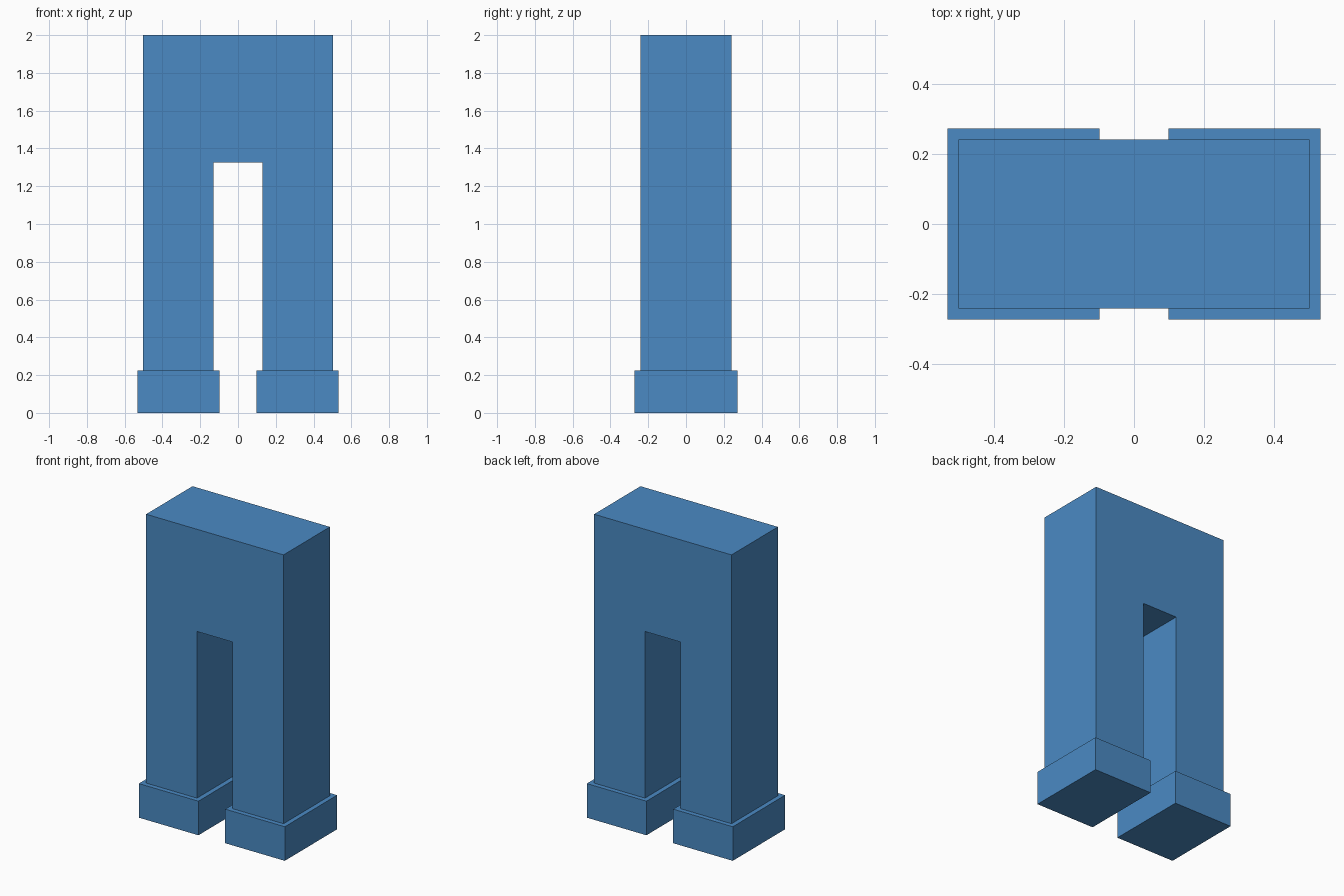
import bpy, bmesh

if "Cube" in bpy.data.objects:
    bpy.data.objects.remove(bpy.data.objects["Cube"])

denim = bpy.data.materials.new("denim_blue")
denim.diffuse_color = (0.069, 0.254, 0.552, 1)
denim.use_nodes = True
denim.node_tree.nodes["Principled BSDF"].inputs["Base Color"].default_value = denim.diffuse_color


def finish(name, bm):
    bmesh.ops.recalc_face_normals(bm, faces=bm.faces)
    mesh = bpy.data.meshes.new(name)
    bm.to_mesh(mesh)
    bm.free()
    mesh.materials.append(denim)
    obj = bpy.data.objects.new(name, mesh)
    bpy.context.collection.objects.link(obj)
    return obj


def extrude_profile(name, points, half_depth):
    """Extrude an x-z outline symmetrically along y."""
    bm = bmesh.new()
    face = bm.faces.new([bm.verts.new((x, -half_depth, z)) for x, z in points])
    out = bmesh.ops.extrude_face_region(bm, geom=[face], use_keep_orig=True)
    verts = [v for v in out["geom"] if isinstance(v, bmesh.types.BMVert)]
    bmesh.ops.translate(bm, verts=verts, vec=(0, 2 * half_depth, 0))
    return finish(name, bm)


CUFF_TOP = 0.225

# Hips and both legs as one upside-down U
right = [(0.13, 1.325), (0.13, CUFF_TOP), (0.502, CUFF_TOP), (0.502, 2.0)]
left = [(-x, z) for x, z in reversed(right)]
extrude_profile("trousers", right + left, 0.242)

# Turned-up cuffs, slightly wider than the legs
for side, name in ((1, "right_cuff"), (-1, "left_cuff")):
    x0, x1 = side * 0.098, side * 0.533
    extrude_profile(name, [(x0, 0), (x1, 0), (x1, CUFF_TOP), (x0, CUFF_TOP)], 0.273)
